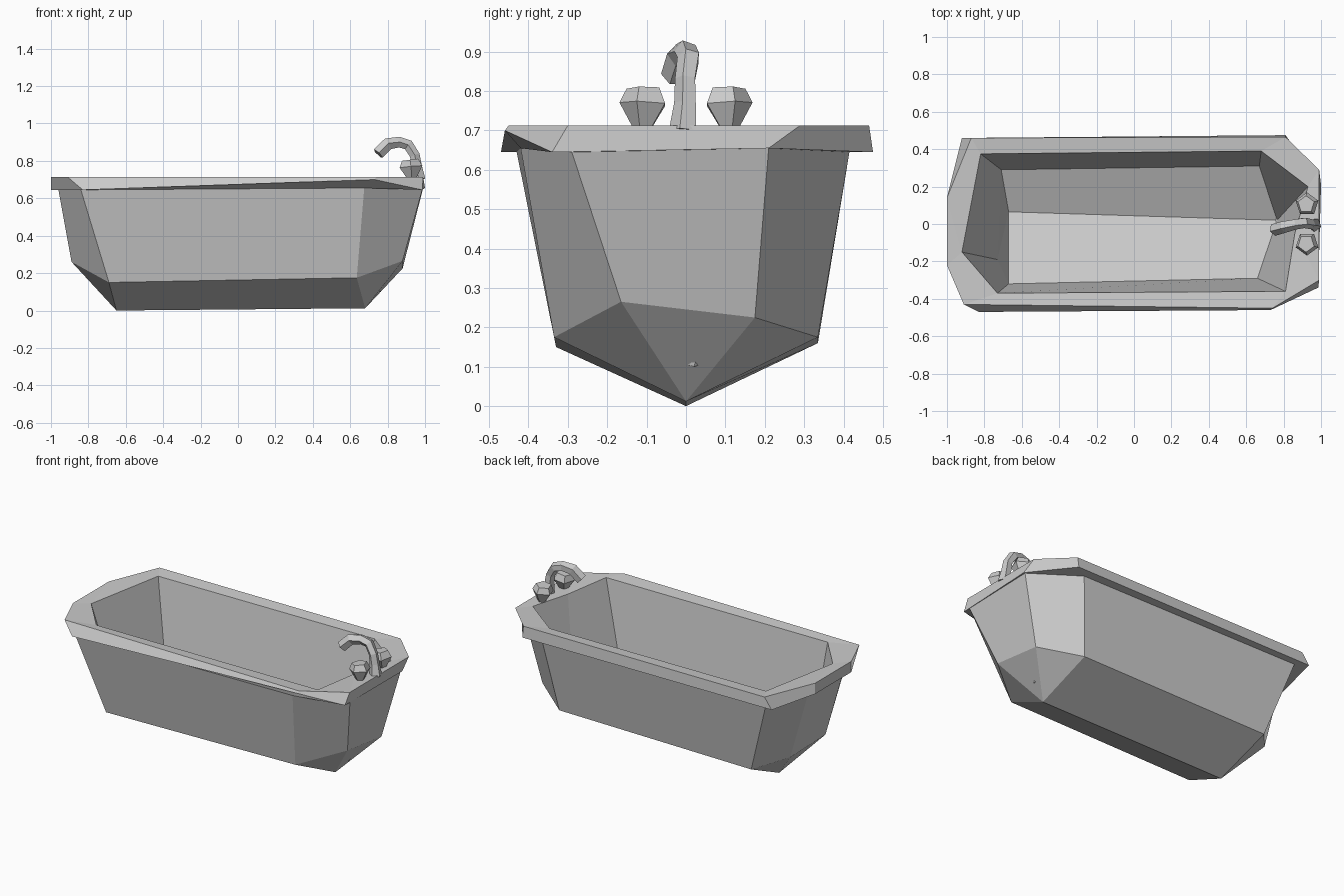
import bpy, bmesh
from math import cos, sin, tau
from mathutils import Vector

if "Cube" in bpy.data.objects:
    bpy.data.objects.remove(bpy.data.objects["Cube"])


def loft(name, loops, cap_start=False, cap_end=False):
    """Skin equal-count loops; repeated points collapse to shared vertices."""
    bm = bmesh.new()
    rings = []
    for loop in loops:
        made = {}
        ring = []
        for p in loop:
            key = tuple(round(c, 4) for c in p)
            if key not in made:
                made[key] = bm.verts.new(p)
            ring.append(made[key])
        rings.append(ring)
    bmesh.ops.remove_doubles(bm, verts=[], dist=0.0001)
    n = len(rings[0])
    for a, b in zip(rings, rings[1:]):
        for i in range(n):
            j = (i + 1) % n
            quad = list(dict.fromkeys((a[i], a[j], b[j], b[i])))
            if len(quad) > 2:
                bm.faces.new(quad)
    if cap_start:
        bm.faces.new(rings[0])
    if cap_end:
        bm.faces.new(rings[-1])
    bmesh.ops.remove_doubles(bm, verts=bm.verts[:], dist=0.0001)
    bmesh.ops.recalc_face_normals(bm, faces=bm.faces[:])
    mesh = bpy.data.meshes.new(name)
    bm.to_mesh(mesh)
    bm.free()
    obj = bpy.data.objects.new(name, mesh)
    bpy.context.collection.objects.link(obj)
    return obj


def at(z, pts):
    """Outline points, with z as default height."""
    return [(p[0], p[1], p[2] if len(p) > 2 else z) for p in pts]


# Tub outlines, each ordered: east -y, east +y, NE, NW, west +y, west -y, SW, SE
keel_r, keel_l = (0.68, 0, 0.012), (-0.65, 0, 0)
keel = [keel_r] * 3 + [keel_l] * 4 + [keel_r]
chine = at(0.16, [(0.88, -0.165, 0.265), (0.88, 0.175, 0.225), (0.65, 0.335, 0.175),
                  (-0.69, 0.335), (-0.84, 0.16, 0.21), (-0.89, -0.12, 0.26),
                  (-0.69, -0.33, 0.15), (0.635, -0.335, 0.175)])
body_top = at(0.645, [(0.985, -0.29), (0.99, 0.21, 0.655), (0.72, 0.415), (-0.85, 0.415),
                      (-0.96, 0.15), (-0.96, -0.2), (-0.84, -0.43), (0.675, -0.42, 0.655)])
lip_low = at(0.645, [(0.985, -0.34), (1.0, 0.21, 0.655), (0.81, 0.475), (-0.92, 0.46),
                     (-1.0, 0.14), (-1.0, -0.22), (-0.83, -0.47), (0.73, -0.46, 0.70)])
lip_top = at(0.713, [(0.99, -0.3), (0.99, 0.29), (0.81, 0.465), (-0.87, 0.46),
                     (-1.0, 0.14), (-1.0, -0.22), (-0.91, -0.43), (0.74, -0.45)])
opening = at(0.705, [(0.86, -0.05), (0.93, 0.2), (0.68, 0.39), (-0.82, 0.375),
                     (-0.92, -0.15), (-0.92, -0.15), (-0.73, -0.37), (0.81, -0.36)])

# Basin inside, with its own V-shaped floor
floor_r, floor_l = (0.765, 0.02, 0.1), (-0.67, 0.065, 0.08)
basin = at(0.2, [floor_r, floor_r, (0.67, 0.31), (-0.71, 0.29),
                 (-0.73, -0.19, 0.28), (-0.73, -0.19, 0.28), (-0.67, -0.32), (0.66, -0.29)])
basin_keel = [floor_r] * 3 + [floor_l] * 4 + [floor_r]
loft("bathtub", [keel, chine, body_top, lip_low, lip_top, opening, basin, basin_keel])


def tube(name, path, sides, phase=0.0):
    """Faceted tube through (x, y, z, radius) stations."""
    pts = [Vector(p[:3]) for p in path]
    rings = []
    for i, p in enumerate(pts):
        d = (pts[min(i + 1, len(pts) - 1)] - pts[max(i - 1, 0)]).normalized()
        side = (Vector((0, 1, 0)) - d * d.y).normalized()
        up = side.cross(d)
        rings.append([p + path[i][3] * (side * cos(tau * k / sides + phase)
                                        + up * sin(tau * k / sides + phase))
                      for k in range(sides)])
    return loft(name, rings, True, True)


# Curved spout
tube("spout", [(0.965, -0.005, 0.70, 0.038), (0.955, 0, 0.77, 0.03), (0.945, 0.0, 0.83, 0.028),
               (0.91, 0.008, 0.885, 0.03), (0.86, 0.0, 0.9, 0.03), (0.80, -0.015, 0.89, 0.034),
               (0.75, -0.03, 0.838, 0.034)], 5, 0.6)

# Tap handles, flaring outward from a narrow stem
for name, s in (("handle_left", -1), ("handle_right", 1)):
    tube(name, [(0.93, s * 0.11, 0.70, 0.022), (0.925, s * 0.105, 0.768, 0.064),
                (0.92, s * 0.105, 0.806, 0.046)], 5, 0.0 if s > 0 else tau / 2)
